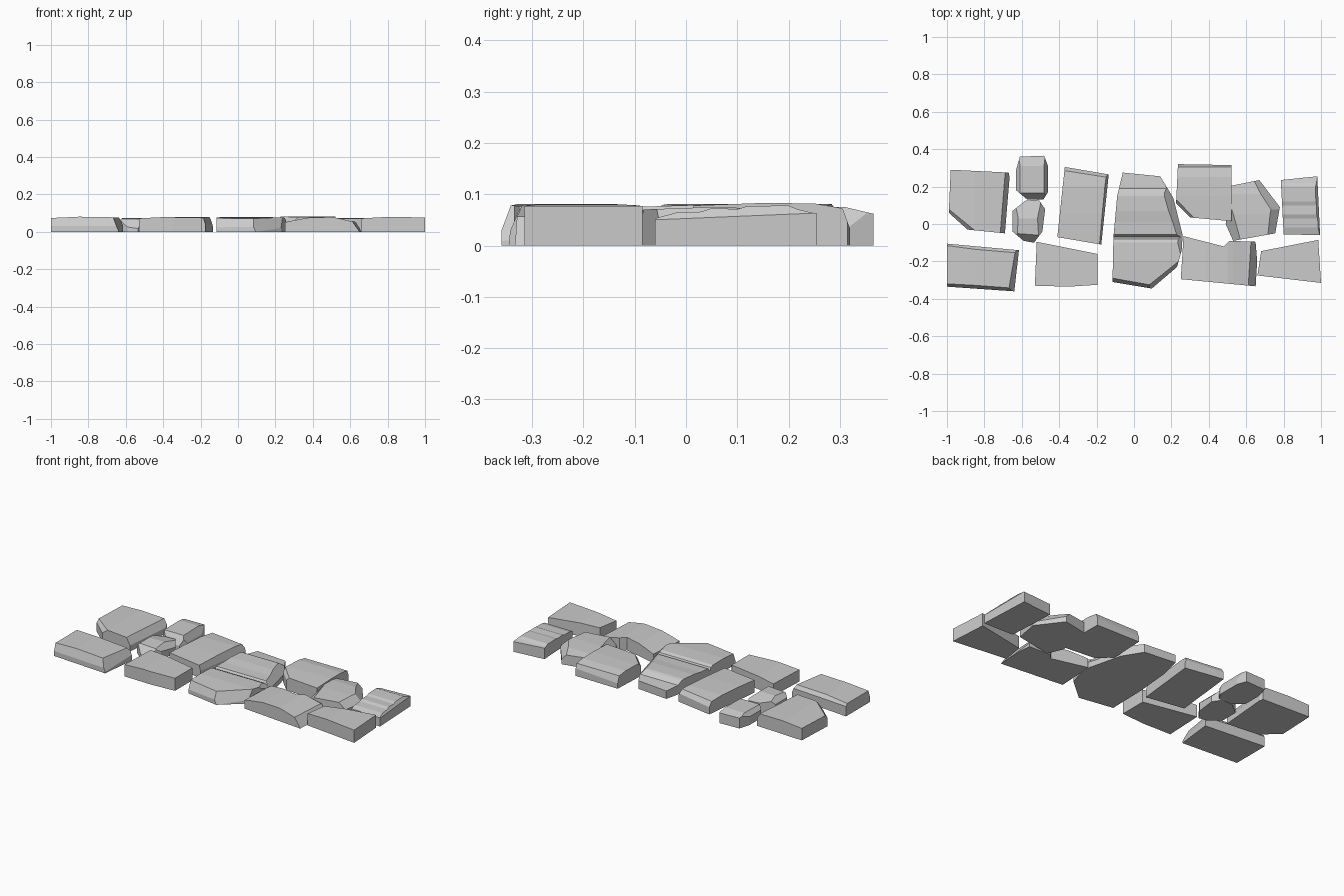
import bpy, bmesh
from mathutils import Vector


def height(profile, t):
    """Linear interpolation of the top-surface profile."""
    if t <= profile[0][0]:
        return profile[0][1]
    for (a, ha), (b, hb) in zip(profile, profile[1:]):
        if t <= b:
            return ha + (hb - ha) * (t - a) / (b - a)
    return profile[-1][1]


def stone(name, outline, profile, axis='y', chips=()):
    """Extruded outline, top shaped by a profile along one axis, rims chipped by planes.
    chip = (p, q, top z of line p-q, outward run, z reached at that run)"""
    bm = bmesh.new()
    base = bm.faces.new([bm.verts.new((x, y, 0)) for x, y in outline])
    ext = bmesh.ops.extrude_face_region(bm, geom=[base], use_keep_orig=True)
    for v in ext['geom']:
        if isinstance(v, bmesh.types.BMVert):
            v.co.z = 0.1
    k = 'xy'.index(axis)
    direction = Vector((1, 0, 0)) if k == 0 else Vector((0, 1, 0))
    for t, _ in profile:
        bmesh.ops.bisect_plane(bm, geom=bm.verts[:] + bm.edges[:] + bm.faces[:],
                               dist=1e-5, plane_co=direction * t, plane_no=direction)
    for v in bm.verts:
        if v.co.z > 0.05:
            v.co.z = height(profile, v.co[k])
    centre = sum((Vector((x, y, 0)) for x, y in outline), Vector()) / len(outline)
    for p, q, h, run, z in chips:
        a, b = Vector((*p, h)), Vector((*q, h))
        out = (b - a).cross(Vector((0, 0, 1))).normalized()
        if out.dot(a - centre) < 0:
            out = -out
        normal = (out * (h - z) + Vector((0, 0, run))).normalized()
        bmesh.ops.bisect_plane(bm, geom=bm.verts[:] + bm.edges[:] + bm.faces[:],
                               dist=1e-5, plane_co=a, plane_no=normal, clear_outer=True)
        bmesh.ops.holes_fill(bm, edges=[e for e in bm.edges if e.is_boundary], sides=0)
    bmesh.ops.recalc_face_normals(bm, faces=bm.faces[:])
    me = bpy.data.meshes.new(name)
    bm.to_mesh(me)
    bm.free()
    bpy.context.collection.objects.link(bpy.data.objects.new(name, me))


# back row
stone("back_left_slab",
      [(-.98, .29), (-.67, .275), (-.665, .25), (-.69, -.05), (-.89, -.03), (-.99, .06)],
      [(-.99, .072), (-.85, .081), (-.66, .078)], 'x',
      [((-.69, .27), (-.715, -.04), .08, .03, .03),
       ((-.88, -.01), (-.97, .07), .08, .02, .055)])
stone("small_back_stone",
      [(-.61, .36), (-.48, .365), (-.46, .31), (-.46, .17), (-.485, .13),
       (-.57, .13), (-.63, .18), (-.63, .29)],
      [(.13, .07), (.17, .073), (.31, .075), (.365, .062)], 'y',
      [((-.60, .165), (-.48, .165), .073, .035, .02),
       ((-.48, .17), (-.48, .31), .073, .02, .03),
       ((-.61, .29), (-.61, .20), .073, .02, .05)])
stone("small_middle_stone",
      [(-.58, .125), (-.51, .13), (-.475, .08), (-.49, -.04), (-.535, -.10),
       (-.59, -.09), (-.65, -.04), (-.65, .07)],
      [(-.10, .068), (-.05, .07), (.03, .075), (.13, .055)], 'y',
      [((-.64, -.05), (-.50, -.06), .07, .045, .015),
       ((-.515, .09), (-.515, 0), .074, .035, .04),
       ((-.62, .08), (-.62, 0), .074, .03, .045)])
stone("tall_slab",
      [(-.37, .305), (-.135, .265), (-.175, -.11), (-.41, -.07)],
      [(-.11, .075), (.05, .08), (.2, .08), (.305, .07)], 'y',
      [((-.15, .26), (-.185, -.1), .08, .015, .03),
       ((-.38, .285), (-.14, .25), .074, .02, .045)])
stone("centre_boulder",
      [(-.06, .275), (.14, .255), (.21, .14), (.26, -.06), (.255, -.14), (.23, -.23),
       (.095, -.345), (-.115, -.31), (-.11, -.07), (-.09, .15)],
      [(-.345, .07), (-.2, .078), (-.1, .076), (-.08, .068), (-.07, .05), (-.055, .07),
       (.01, .072), (.07, .079), (.15, .08), (.165, .076), (.19, .055), (.275, .048)], 'y',
      [((.08, -.325), (.22, -.215), .076, .015, .03),
       ((-.11, -.29), (.09, -.325), .074, .018, .03),
       ((.155, .19), (.22, -.05), .076, .04, .03)])
stone("back_right_slab",
      [(.235, .32), (.52, .315), (.52, .015), (.30, .035), (.225, .11)],
      [(.015, .078), (.15, .083), (.25, .082), (.32, .07)], 'y',
      [((.245, .11), (.31, .045), .08, .02, .05),
       ((.25, .305), (.50, .305), .073, .012, .04)])
stone("chamfered_stone",
      [(.52, .205), (.67, .235), (.78, .09), (.755, -.05), (.53, -.09), (.49, 0)],
      [(-.09, .07), (.05, .075), (.16, .072), (.235, .06)], 'y',
      [((.65, .205), (.735, .08), .07, .045, .02),
       ((.735, .09), (.715, -.05), .073, .045, .03),
       ((.53, .05), (.57, -.08), .073, .04, .03)])
stone("back_right_end_stone",
      [(.785, .235), (.98, .255), (.995, -.06), (.80, -.055)],
      [(-.06, .053), (-.02, .064), (.03, .066), (.05, .073), (.1, .071), (.12, .077),
       (.2, .078), (.22, .07), (.255, .062)], 'y',
      [((.97, .25), (.975, -.05), .077, .02, .05)])

# front row
stone("front_left_slab",
      [(-1, -.105), (-.615, -.14), (-.64, -.36), (-1, -.335)],
      [(-1, .074), (-.85, .081), (-.61, .077)], 'x',
      [((-.635, -.14), (-.67, -.35), .079, .035, 0),
       ((-1, -.318), (-.64, -.343), .079, .017, .03),
       ((-1, -.12), (-.64, -.155), .08, .015, .06)])
stone("front_middle_slab",
      [(-.52, -.095), (-.195, -.16), (-.195, -.325), (-.35, -.335), (-.53, -.33)],
      [(-.53, .072), (-.4, .079), (-.195, .076)], 'x')
stone("front_sloped_slab",
      [(.265, -.065), (.48, -.12), (.51, -.09), (.65, -.095), (.67, -.335), (.25, -.295)],
      [(.25, .051), (.3, .062), (.38, .076), (.5, .079), (.53, .074), (.6, .058), (.62, .056)], 'x',
      [((.61, -.34), (.625, -.09), .057, .04, 0)])
stone("front_right_slab",
      [(.68, -.145), (.985, -.085), (1, -.315), (.66, -.275)],
      [(.66, .072), (.8, .08), (1, .077)], 'x')
